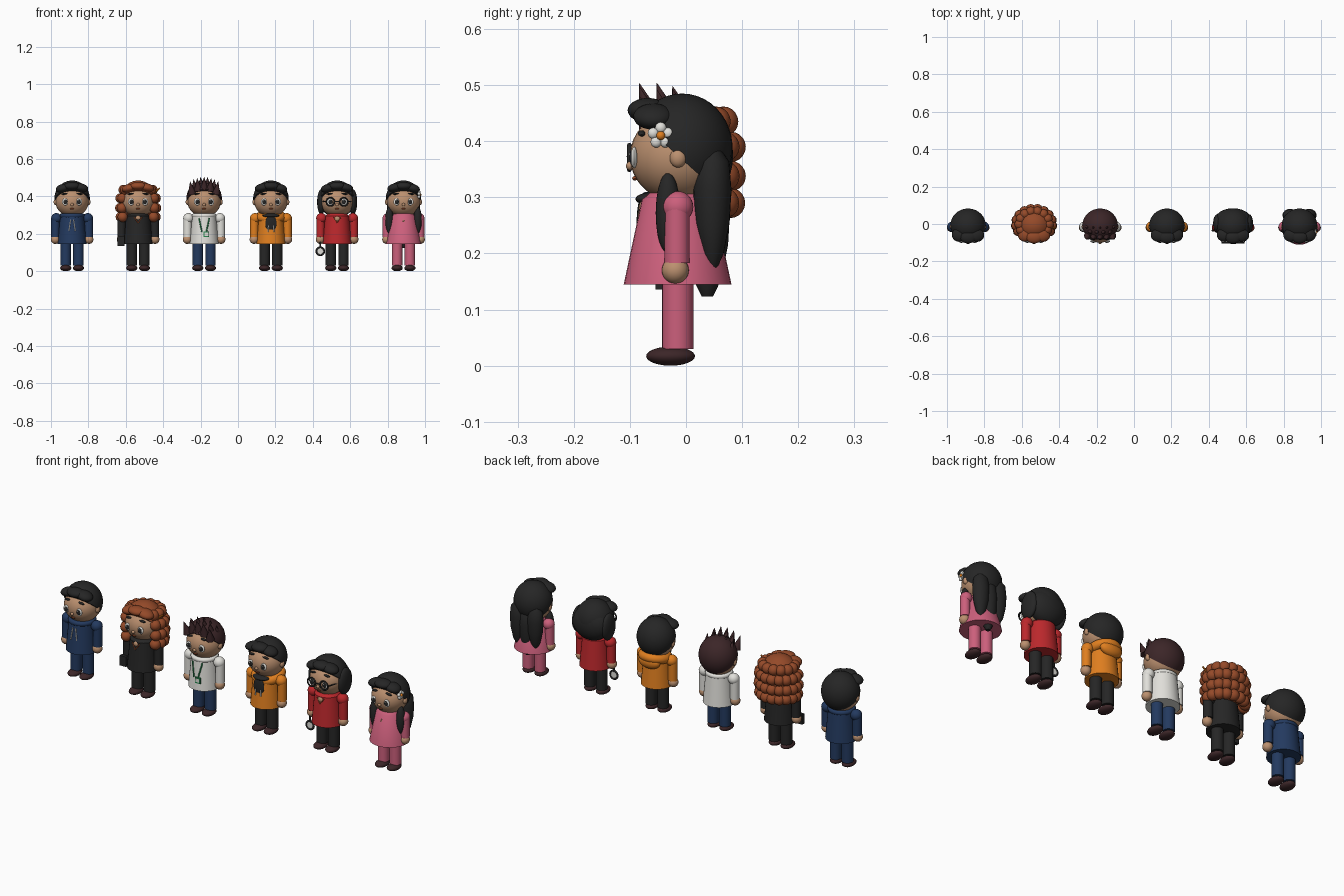
import bpy, bmesh, math
from mathutils import Vector, Matrix

if "Cube" in bpy.data.objects:
    bpy.data.objects.remove(bpy.data.objects["Cube"])

def mat(name, r, g, b):
    m = bpy.data.materials.new(name)
    m.diffuse_color = (r, g, b, 1)
    m.use_nodes = True
    m.node_tree.nodes["Principled BSDF"].inputs["Base Color"].default_value = m.diffuse_color
    return m

SKIN = mat("skin tan", .50, .28, .16)
BLACK = mat("soft black", .019, .019, .019)
AUBURN = mat("auburn", .30, .068, .022)
BROWN = mat("dark brown", .045, .019, .021)
NAVY = mat("navy", .017, .042, .115)
WHITE = mat("off white", .75, .74, .70)
ORANGE = mat("orange", .74, .21, .014)
RED = mat("red", .50, .021, .025)
PINK = mat("pink", .60, .115, .20)
GREEN = mat("green", .021, .25, .08)

CX = 0.0   # x centre of the figure being built

def finish(bm, name, m):
    bmesh.ops.recalc_face_normals(bm, faces=bm.faces)
    me = bpy.data.meshes.new(name)
    bm.to_mesh(me)
    bm.free()
    me.materials.append(m)
    ob = bpy.data.objects.new(name, me)
    ob.location.x = CX
    bpy.context.collection.objects.link(ob)
    return ob

def ball(name, m, c, r, seg=24, rot=0, cut=None):
    """Ellipsoid; rot turns it about y, cut = (point, normal) removes the far side."""
    r = (r, r, r) if isinstance(r, (int, float)) else r
    bm = bmesh.new()
    bmesh.ops.create_uvsphere(bm, u_segments=seg, v_segments=seg * 2 // 3, radius=1)
    bm.transform(Matrix.Translation(c) @ Matrix.Rotation(rot, 4, 'Y') @ Matrix.Diagonal((*r, 1)))
    if cut:
        res = bmesh.ops.bisect_plane(bm, geom=bm.verts[:] + bm.edges[:] + bm.faces[:], dist=1e-5,
                                     plane_co=cut[0], plane_no=cut[1], clear_inner=True)
        edges = [e for e in res['geom_cut'] if isinstance(e, bmesh.types.BMEdge)]
        bmesh.ops.contextual_create(bm, geom=edges)
    return finish(bm, name, m)

def tube(name, m, a, b, r1, r2=None, seg=20):
    """Cylinder or cone from a to b."""
    a, b = Vector(a), Vector(b)
    bm = bmesh.new()
    bmesh.ops.create_cone(bm, cap_ends=True, segments=seg, radius1=r1,
                          radius2=r1 if r2 is None else r2, depth=(b - a).length)
    q = (b - a).to_track_quat('Z', 'Y').to_matrix().to_4x4()
    bm.transform(Matrix.Translation((a + b) / 2) @ q)
    return finish(bm, name, m)

def lathe(name, m, c, prof, sy=1, seg=24):
    """Closed surface of revolution about z from (radius, z) points."""
    bm = bmesh.new()
    rings = [[bm.verts.new((c[0] + r * math.cos(2 * math.pi * i / seg),
                            c[1] + sy * r * math.sin(2 * math.pi * i / seg), c[2] + z))
              for i in range(seg)] for r, z in prof]
    for p, q in zip(rings, rings[1:]):
        for i in range(seg):
            bm.faces.new((p[i], p[(i + 1) % seg], q[(i + 1) % seg], q[i]))
    bm.faces.new(rings[0])
    bm.faces.new(rings[-1])
    return finish(bm, name, m)

def ring(name, m, c, R, r, rx=0, seg=24):
    """Torus, turned about x by rx."""
    bm = bmesh.new()
    t = [[bm.verts.new(((R + r * math.cos(v)) * math.cos(u), (R + r * math.cos(v)) * math.sin(u), r * math.sin(v)))
          for v in (2 * math.pi * j / 10 for j in range(10))] for u in (2 * math.pi * i / seg for i in range(seg))]
    for i in range(seg):
        for j in range(10):
            k, l = (i + 1) % seg, (j + 1) % 10
            bm.faces.new((t[i][j], t[k][j], t[k][l], t[i][l]))
    bm.transform(Matrix.Translation(c) @ Matrix.Rotation(rx, 4, 'X'))
    return finish(bm, name, m)

def box(name, m, c, s):
    bm = bmesh.new()
    bmesh.ops.create_cube(bm, size=1)
    bm.transform(Matrix.Translation(c) @ Matrix.Diagonal((*s, 1)))
    return finish(bm, name, m)

def chest(x, z, out=.002):
    """Point on the front of the torso."""
    r = .078 - .016 * (z - .145) / .16 + out
    return (x, -.015 - math.sqrt(r * r - x * x), z)

def figure(x, top, legs, hair, flare=.078):
    global CX
    CX = x
    lathe("torso", top, (0, -.015, 0), [(flare, .145), (.064, .295), (.05, .308)], seg=32)
    for s in (-1, 1):
        ball("shoe", BROWN, (s * .034, -.0275, .017), (.03, .0435, .017))
        tube("leg", legs, (s * .034, -.015, .03), (s * .034, -.015, .17), .028)
        tube("sleeve", top, (s * .089, -.016, .183), (s * .089, -.016, .285), .0225)
        ball("shoulder", top, (s * .084, -.015, .283), .028)
        ball("hand", SKIN, (s * .09, -.019, .17), .024)
        ball("ear", SKIN, (s * .087, -.014, .37), (.012, .015, .017), 16)
        # face details
        ball("eye_white", WHITE, (s * .037, -.0925, .371), (.017, .006, .019), 16)
        ball("pupil", BLACK, (s * .036, -.0965, .371), (.011, .004, .013), 16)
        ball("eye_glint", WHITE, (s * .036 - .003, -.1, .376), (.003, .002, .003), 10)
        ball("eyebrow", BLACK, (s * .039, -.079, .414), (.018, .007, .005), 16, rot=s * .12)
    ball("head", SKIN, (0, -.012, .373), (.089, .088, .082), 32)
    ball("nose", SKIN, (0, -.1, .356), (.009, .007, .008), 12)
    ball("mouth", AUBURN, (0, -.091, .334), (.011, .005, .004), 12)
    # hair cap cut by a plane that slopes down to the nape
    ball("hair_cap", hair, (0, -.007, .388), (.095, .09, .097), 32, cut=((0, -.01, .37), (0, .9, 1)))

def fringe(hair, side=1):
    for fx, z, rx in ((-.05, .444, .038), (.0, .455, .045), (.045, .448, .042)):
        ball("fringe", hair, (side * fx, -.068 + 4 * fx * fx, z), (rx, .036, .022), rot=side * fx * 5)

def strings(name, m, pts, r=.003):
    for s in (-1, 1):
        for (xa, za), (xb, zb) in zip(pts, pts[1:]):
            tube(name, m, chest(s * xa, za), chest(s * xb, zb), r, seg=8)

# figure 1: navy hoodie
figure(-.887, NAVY, NAVY, BLACK)
fringe(BLACK)
ring("collar", NAVY, (0, -.015, .297), .055, .013)
strings("drawstring", WHITE, [(.008, .275), (.017, .215)])

# figure 2: black coat, auburn curls
figure(-.534, BLACK, BLACK, AUBURN)
fringe(AUBURN)
for z, rx, ry, n in ((.435, .078, .068, 10), (.39, .095, .081, 12), (.338, .097, .081, 12), (.29, .094, .08, 12)):
    for i in range(n):
        a = math.radians(-28 + 236 * i / (n - 1))
        ball("curl", AUBURN, (rx * math.cos(a), ry * math.sin(a), z), .027, 15)
ball("hair_back", AUBURN, (0, .03, .36), (.085, .055, .09))
tube("pencil", ORANGE, (.07, -.02, .405), (.116, -.02, .445), .004, seg=8)
ball("neckline", SKIN, chest(0, .285, -.003), (.014, .008, .012), 16)
strings("necklace", AUBURN, [(.022, .29), (.0, .258)], .0025)
box("handset", BLACK, (-.092, -.045, .162), (.036, .018, .052))

# figure 3: white jacket, spiky hair
figure(-.181, WHITE, NAVY, BROWN)
for row, (ty, tz) in enumerate(((-.083, .503), (-.052, .505), (-.024, .498))):
    for i in range(5 - row % 2):
        sx = (i - (4 - row % 2) / 2) * .034
        z = tz - 5 * sx * sx
        tube("hair_spike", BROWN, (sx * .95, ty + .02, z - .065), (sx * 1.1, ty, z), .022, .0005, 10)
ring("collar", WHITE, (0, -.015, .297), .055, .012)
strings("lanyard", GREEN, [(.028, .285), (.012, .21)], .0035)
box("badge", GREEN, chest(.012, .198), (.03, .008, .03))
box("badge_card", WHITE, chest(.012, .198, .004), (.02, .006, .018))

# figure 4: orange hoodie over a black shirt
figure(.176, ORANGE, BLACK, BLACK)
fringe(BLACK, -1)
ring("hood", ORANGE, (0, .0, .292), .06, .023, .2)
ball("hood_back", ORANGE, (0, .05, .28), (.06, .028, .035))
ball("shirt_front", BLACK, chest(0, .255, -.003), (.03, .009, .045))
ball("shirt_collar", BLACK, (0, -.06, .297), (.045, .03, .012))
strings("drawstring", WHITE, [(.012, .275), (.016, .21)])

# figure 5: red coat, bobbed hair, glasses and lens
figure(.53, RED, BLACK, BLACK)
fringe(BLACK)
ball("bob_back", BLACK, (0, .022, .375), (.098, .062, .085))
ball("neckline", SKIN, chest(0, .28, -.003), (.016, .008, .014), 16)
strings("necklace", AUBURN, [(.02, .288), (.0, .26)], .0025)
for s in (-1, 1):
    ball("bob_side", BLACK, (s * .085, .002, .37), (.022, .05, .068))
    ring("glasses_rim", BLACK, (s * .036, -.101, .371), .022, .004, math.pi / 2)
    tube("glasses_arm", BLACK, (s * .058, -.1, .373), (s * .09, -.014, .375), .003, seg=8)
tube("glasses_bridge", BLACK, (-.015, -.103, .373), (.015, -.103, .373), .003, seg=8)
ring("lens_rim", BLACK, (-.09, -.035, .107), .021, .005, math.pi / 2)
tube("lens", WHITE, (-.09, -.037, .107), (-.09, -.033, .107), .02)
tube("lens_handle", BLACK, (-.09, -.035, .128), (-.09, -.035, .185), .005, seg=10)

# figure 6: pink dress, long hair with a flower
figure(.885, PINK, PINK, BLACK, .096)
fringe(BLACK, -1)
LOCK = [(.01, .0), (.024, .025), (.037, .08), (.041, .14), (.036, .19), (.015, .215)]
for s in (-1, 1):
    lathe("back_lock", BLACK, (s * .05, .047, .174), LOCK, .83)
    ball("front_lock", BLACK, (s * .076, -.032, .272), (.022, .022, .072))
lathe("middle_lock", BLACK, (0, .038, .123), [(r, z * 1.15) for r, z in LOCK])
strings("ribbon", SKIN, [(.0, .275), (.018, .215)])
for i in range(5):
    a = 2 * math.pi * i / 5 + math.pi / 2
    ball("petal", WHITE, (.083, -.045 + .014 * math.cos(a), .41 + .014 * math.sin(a)), (.008, .01, .01), 12)
ball("flower_centre", ORANGE, (.088, -.045, .41), .008, 12)

# smooth shading with sharp edges kept
for ob in bpy.data.objects:
    ob.select_set(True)
    bpy.context.view_layer.objects.active = ob
bpy.ops.object.shade_smooth_by_angle(angle=math.radians(40))
